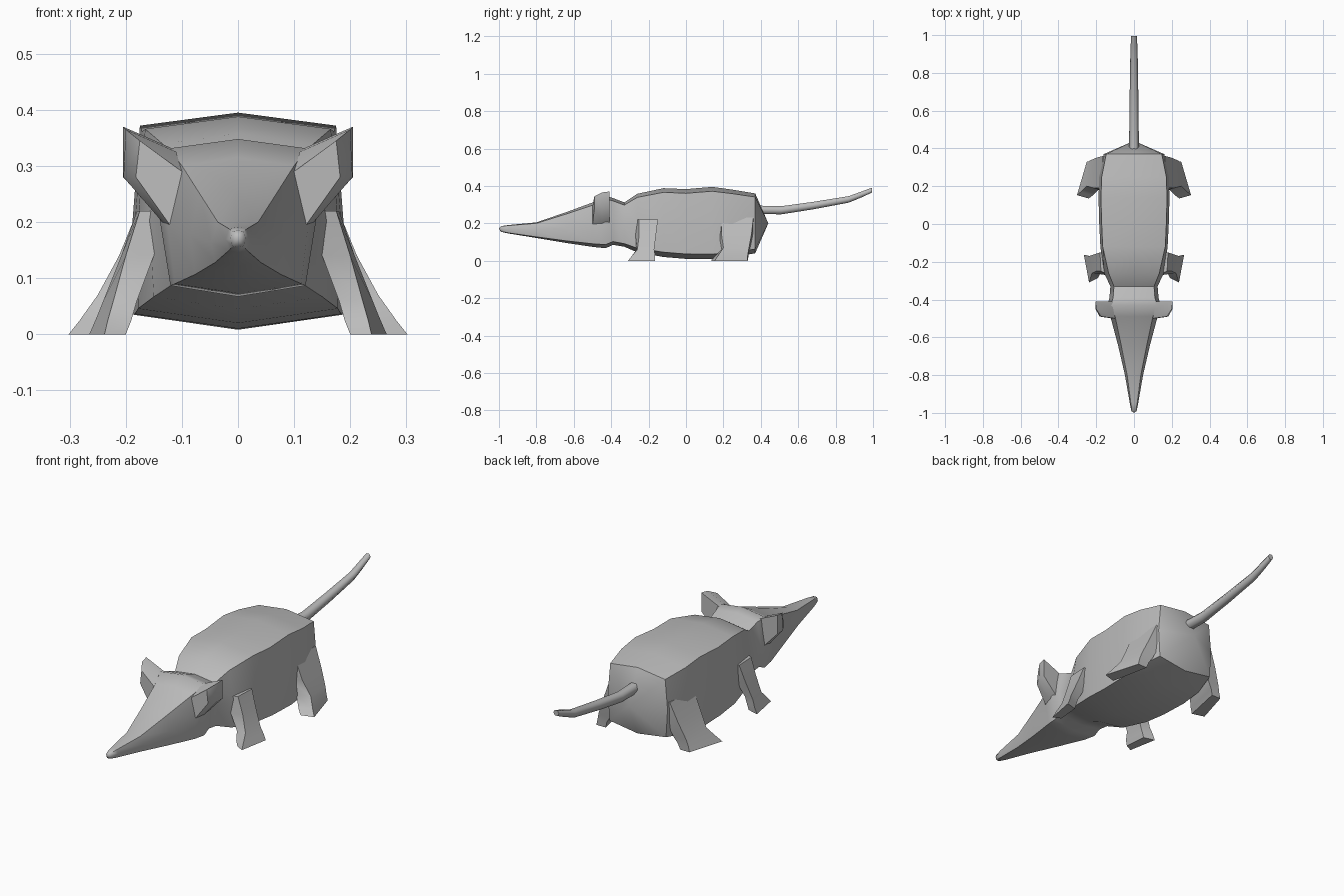
import bpy, bmesh, math

fur = bpy.data.materials.new("grey_fur")
fur.diffuse_color = (0.5, 0.5, 0.5, 1)


def loft(name, rings, angle=50, start=None, end=None):
    """Skin closed rings of points; ends close with a fan point or a flat cap."""
    bm = bmesh.new()
    rows = [[bm.verts.new(p) for p in ring] for ring in rings]
    n = len(rows[0])
    for a, b in zip(rows, rows[1:]):
        for i in range(n):
            j = (i + 1) % n
            bm.faces.new((a[i], a[j], b[j], b[i]))
    for row, tip in ((rows[0], start), (rows[-1], end)):
        if tip:
            v = bm.verts.new(tip)
            for i in range(n):
                bm.faces.new((row[i], row[(i + 1) % n], v))
        else:
            bm.faces.new(row)
    bmesh.ops.recalc_face_normals(bm, faces=bm.faces)
    mesh = bpy.data.meshes.new(name)
    bm.to_mesh(mesh)
    bm.free()
    mesh.materials.append(fur)
    ob = bpy.data.objects.new(name, mesh)
    bpy.context.collection.objects.link(ob)
    bpy.ops.object.select_all(action='DESELECT')
    ob.select_set(True)
    bpy.context.view_layer.objects.active = ob
    bpy.ops.object.shade_smooth_by_angle(angle=math.radians(angle))
    return ob


def section(y, top, bottom, w, shoulder, low):
    """Eight-sided cross-section, symmetric in x."""
    h = top - bottom
    half = [(w * shoulder, top - h * 0.06), (w, bottom + h * 0.5), (w * low, bottom + h * 0.07)]
    right = [(x, y, z) for x, z in half]
    left = [(-x, y, z) for x, z in reversed(half)]
    return [(0, y, top)] + right + [(0, y, bottom)] + left


# Head, neck and trunk: y, top, bottom, half width, shoulder and belly ratios
stations = [
    (-0.99, 0.185, 0.155, 0.014, 0.7, 0.7),
    (-0.95, 0.191, 0.146, 0.022, 0.75, 0.75),
    (-0.80, 0.205, 0.122, 0.048, 0.75, 0.85),
    (-0.64, 0.260, 0.095, 0.085, 0.8, 0.9),
    (-0.49, 0.315, 0.073, 0.125, 0.8, 0.9),
    (-0.43, 0.348, 0.067, 0.140, 0.88, 0.86),
    (-0.39, 0.335, 0.085, 0.130, 0.85, 0.9),
    (-0.33, 0.312, 0.075, 0.125, 0.85, 0.9),
    (-0.26, 0.358, 0.045, 0.158, 0.85, 0.95),
    (-0.12, 0.388, 0.020, 0.178, 0.93, 1.0),
    (0.00, 0.383, 0.010, 0.184, 0.93, 1.0),
    (0.14, 0.395, 0.008, 0.188, 0.93, 1.0),
    (0.25, 0.380, 0.020, 0.184, 0.93, 1.0),
    (0.37, 0.360, 0.040, 0.160, 0.92, 0.95),
]
loft("body_and_head", [section(*s) for s in stations],
     start=(0, -1.0, 0.172), end=(0, 0.44, 0.2))

# Tail
path = [(0.39, 0.272, 0.026), (0.51, 0.270, 0.025), (0.68, 0.295, 0.023),
        (0.87, 0.328, 0.020), (0.94, 0.355, 0.018), (0.995, 0.378, 0.015)]
loft("tail", [[(r * math.cos(k * math.pi / 3), y, z + r * math.sin(k * math.pi / 3))
               for k in range(6)] for y, z, r in path], angle=65)

for s, side in ((1, "right"), (-1, "left")):
    def mirrored(rings):
        return [[(s * x, y, z) for x, y, z in ring] for ring in rings]

    # Ears flaring from the back corners of the head
    loft(side + "_ear", mirrored([
        [(0.10, -0.50, 0.290), (0.175, -0.49, 0.345), (0.182, -0.49, 0.28), (0.118, -0.50, 0.19)],
        [(0.11, -0.45, 0.325), (0.200, -0.45, 0.365), (0.204, -0.45, 0.28), (0.135, -0.45, 0.20)],
        [(0.11, -0.41, 0.328), (0.205, -0.41, 0.370), (0.205, -0.41, 0.28), (0.13, -0.41, 0.20)],
    ]))

    # Front legs: shoulder, shin, ankle, splayed foot
    loft(side + "_front_leg", mirrored([
        [(0.13, -0.27, 0.22), (0.175, -0.25, 0.22), (0.18, -0.15, 0.22), (0.13, -0.15, 0.22)],
        [(0.15, -0.27, 0.14), (0.200, -0.25, 0.14), (0.208, -0.16, 0.14), (0.15, -0.16, 0.14)],
        [(0.18, -0.265, 0.06), (0.222, -0.26, 0.06), (0.24, -0.17, 0.06), (0.19, -0.18, 0.06)],
        [(0.19, -0.285, 0.025), (0.232, -0.29, 0.025), (0.252, -0.165, 0.03), (0.20, -0.18, 0.03)],
        [(0.20, -0.29, 0.0), (0.238, -0.31, 0.0), (0.265, -0.165, 0.0), (0.21, -0.18, 0.0)],
    ]))

    # Back legs: broad haunch narrowing to a splayed foot
    loft(side + "_back_leg", mirrored([
        [(0.12, 0.18, 0.23), (0.175, 0.19, 0.23), (0.165, 0.36, 0.23), (0.12, 0.36, 0.23)],
        [(0.15, 0.17, 0.14), (0.212, 0.19, 0.14), (0.202, 0.35, 0.14), (0.14, 0.36, 0.14)],
        [(0.18, 0.19, 0.06), (0.250, 0.20, 0.07), (0.235, 0.335, 0.06), (0.17, 0.34, 0.06)],
        [(0.22, 0.15, 0.02), (0.282, 0.17, 0.025), (0.243, 0.33, 0.03), (0.19, 0.335, 0.03)],
        [(0.24, 0.135, 0.0), (0.302, 0.153, 0.0), (0.25, 0.33, 0.0), (0.20, 0.33, 0.0)],
    ]))
